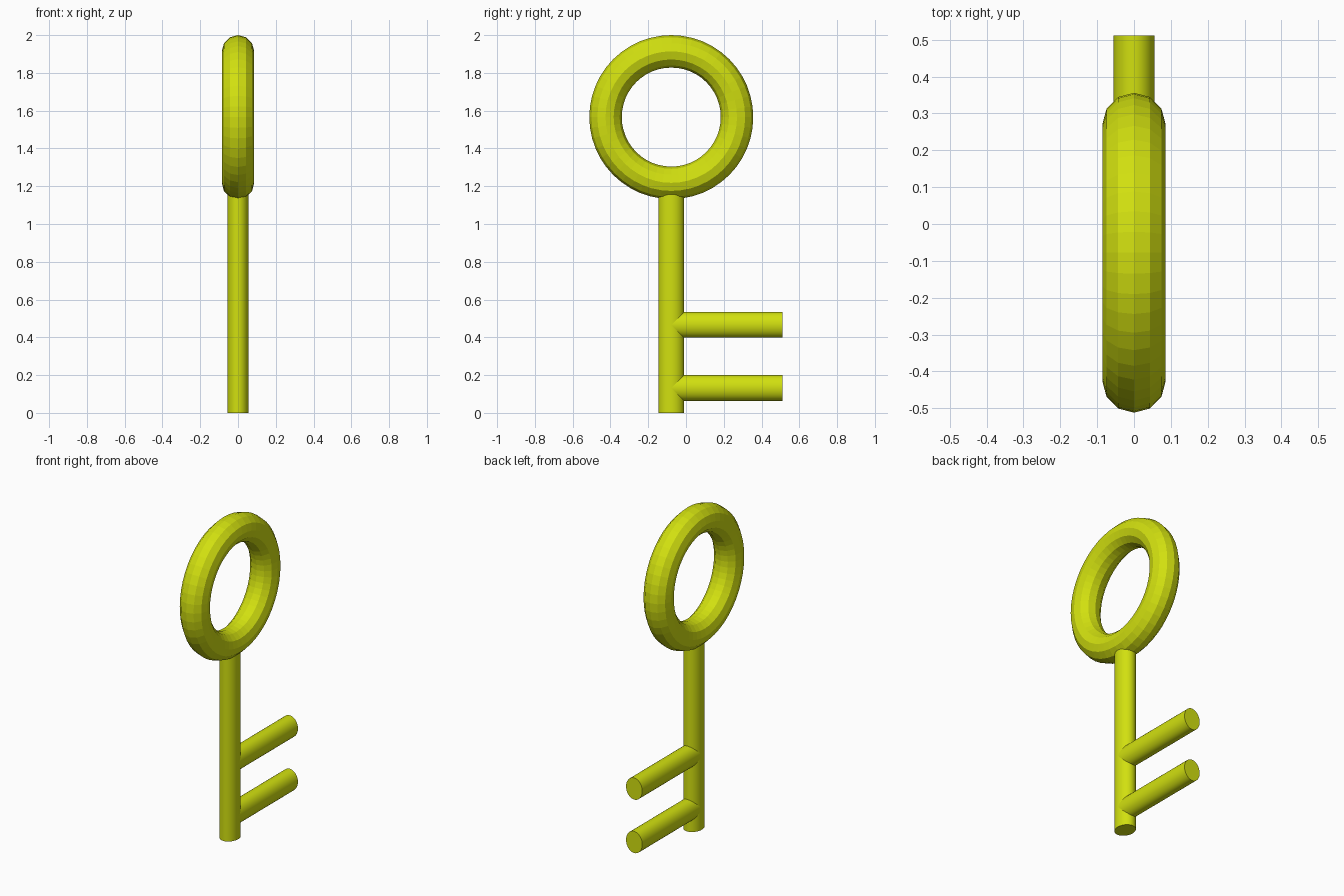
import bpy, math

if "Cube" in bpy.data.objects:
    bpy.data.objects.remove(bpy.data.objects["Cube"])

lime = bpy.data.materials.new("lime_yellow")
lime.diffuse_color = (0.64, 0.745, 0.005, 1)
lime.use_nodes = True
lime.node_tree.nodes["Principled BSDF"].inputs["Base Color"].default_value = lime.diffuse_color

AXIS_Y = -0.078          # centre line of shaft and ring
RX, RW = 0.056, 0.068    # bar half thickness and half width


def finish(name):
    ob = bpy.context.object
    ob.name = name
    ob.data.materials.append(lime)
    return ob


def bar(name, start, length, along_y=False):
    """Oval bar running up z, or along +y, from the start point."""
    x, y, z = start
    loc = (x, y + length / 2, z) if along_y else (x, y, z + length / 2)
    rot = (-math.pi / 2, 0, 0) if along_y else (0, 0, 0)
    bpy.ops.mesh.primitive_cylinder_add(vertices=32, radius=1, depth=1,
                                        location=loc, rotation=rot)
    ob = finish(name)
    ob.scale = (RX, RW, length)
    bpy.ops.object.shade_smooth_by_angle(angle=math.radians(30))
    return ob


# Ring handle, facing sideways, flat faceted
bpy.ops.mesh.primitive_torus_add(major_radius=0.348, minor_radius=0.086,
                                 major_segments=48, minor_segments=12,
                                 location=(0, AXIS_Y, 1.566),
                                 rotation=(0, math.pi / 2, 0))
finish("ring_handle")

# Shaft, ending inside the ring
bar("shaft", (0, AXIS_Y, 0), 1.2)

# Two teeth, starting at the shaft's centre line
for name, z in (("lower_tooth", 0.132), ("upper_tooth", 0.466)):
    bar(name, (0, AXIS_Y, z), 0.512 - AXIS_Y, along_y=True)
